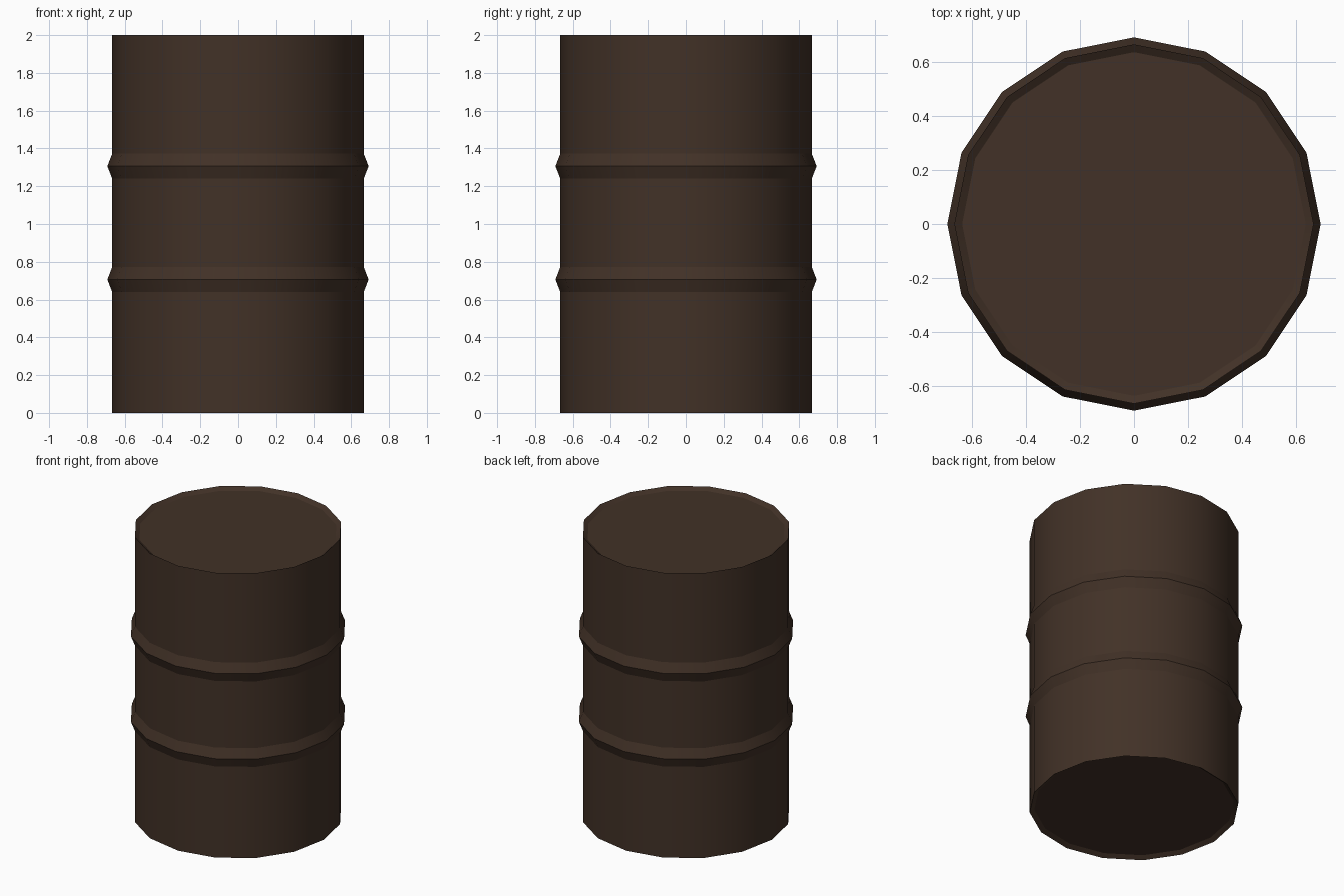
import bpy, bmesh, math

if "Cube" in bpy.data.objects:
    bpy.data.objects.remove(bpy.data.objects["Cube"])

SIDES = 16
R, RIDGE, LID = 0.666, 0.692, 0.637
DEPTH = 0.02

# single dark brown paint
paint = bpy.data.materials.new("dark_brown_paint")
paint.diffuse_color = (0.054, 0.031, 0.020, 1)
paint.use_nodes = True
paint.node_tree.nodes["Principled BSDF"].inputs["Base Color"].default_value = paint.diffuse_color


def ridge(z):
    """Profile points of one raised hoop centred on height z."""
    return [(R, z - 0.066), (RIDGE, z), (R, z + 0.066)]


# profile from the recessed base, up the wall, to the recessed lid
profile = [(LID, DEPTH), (R, 0.0)] + ridge(0.706) + ridge(1.306) + [(R, 2.0), (LID, 2.0 - DEPTH)]

bm = bmesh.new()
rings = []
for r, z in profile:
    rings.append([bm.verts.new((r * math.cos(2 * math.pi * i / SIDES),
                                r * math.sin(2 * math.pi * i / SIDES), z))
                  for i in range(SIDES)])

# wall faces
for lo, hi in zip(rings, rings[1:]):
    for i in range(SIDES):
        j = (i + 1) % SIDES
        bm.faces.new((lo[i], lo[j], hi[j], hi[i])).smooth = True

# base and lid discs
bm.faces.new(rings[0][::-1])
bm.faces.new(rings[-1])

# crisp horizontal creases, smooth around the drum
for e in bm.edges:
    if abs(e.verts[0].co.z - e.verts[1].co.z) < 1e-5:
        e.smooth = False

mesh = bpy.data.meshes.new("drum_barrel")
bm.to_mesh(mesh)
bm.free()
mesh.materials.append(paint)
bpy.context.collection.objects.link(bpy.data.objects.new("drum_barrel", mesh))
